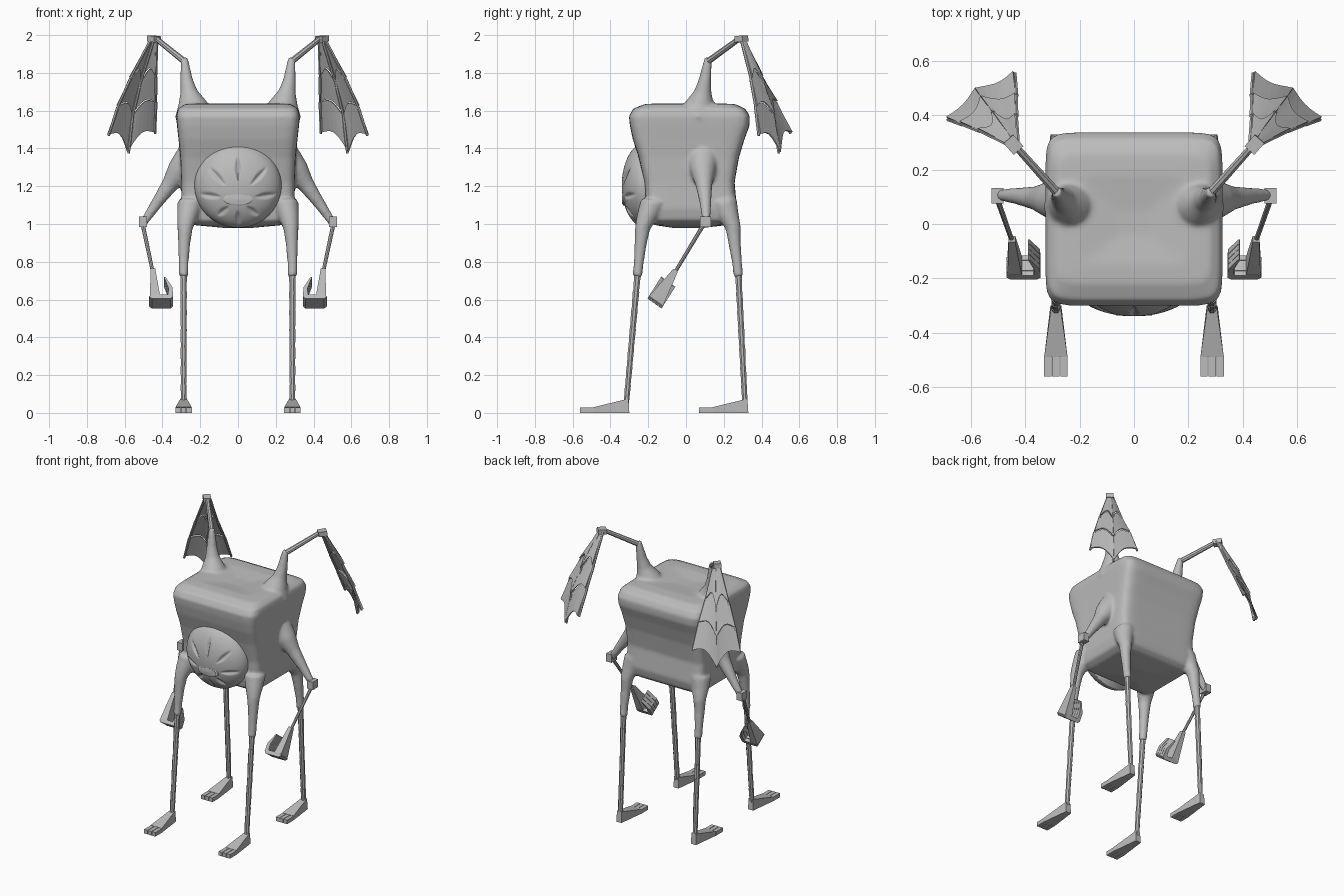
import bpy, bmesh, math
from mathutils import Vector as V

if "Cube" in bpy.data.objects:
    bpy.data.objects.remove(bpy.data.objects["Cube"])

grey = bpy.data.materials.new("plain grey")
grey.diffuse_color = (0.5, 0.5, 0.5, 1)
grey.use_nodes = True
grey.node_tree.nodes["Principled BSDF"].inputs["Base Color"].default_value = grey.diffuse_color


def make(name, bm, mirror=True, smooth=False):
    bmesh.ops.recalc_face_normals(bm, faces=bm.faces)
    me = bpy.data.meshes.new(name)
    bm.to_mesh(me)
    bm.free()
    me.materials.append(grey)
    for p in me.polygons:
        p.use_smooth = smooth
    ob = bpy.data.objects.new(name, me)
    bpy.context.collection.objects.link(ob)
    if mirror:
        ob.modifiers.new("mirror", 'MIRROR').use_mirror_merge = False
    return ob


def loft(bm, rings):
    rows = [[bm.verts.new(p) for p in r] for r in rings]
    n = len(rows[0])
    for a, b in zip(rows, rows[1:]):
        for i in range(n):
            bm.faces.new((a[i], a[(i + 1) % n], b[(i + 1) % n], b[i]))
    bm.faces.new(rows[0])
    bm.faces.new(rows[-1][::-1])


def tube(bm, pts, sides=16, flip=1):
    """pts are (x, y, z, radius) along a nearly straight limb"""
    c = [V((p[0] * flip, p[1], p[2])) for p in pts]
    q = (c[-1] - c[0]).to_track_quat('Z', 'Y')
    loft(bm, [[o + q @ V((math.cos(a), math.sin(a), 0)) * p[3]
               for a in [2 * math.pi * (i + .5) / sides for i in range(sides)]]
              for o, p in zip(c, pts)])


def hull(bm, pts):
    vs = [bm.verts.new(p) for p in pts]
    bmesh.ops.convex_hull(bm, input=vs)


def box(bm, x0, x1, y0, y1, z0, z1):
    hull(bm, [(x, y, z) for x in (x0, x1) for y in (y0, y1) for z in (z0, z1)])


# Body: rounded square rings (z, half width, front, back) fused with limb roots
bm = bmesh.new()
profile = [(.978, .06, -.06, .08), (.995, .24, -.17, .22), (1.02, .285, -.2, .255),
           (1.08, .30, -.21, .27), (1.22, .30, -.22, .257), (1.35, .305, -.25, .28),
           (1.45, .315, -.282, .31), (1.52, .323, -.297, .336), (1.57, .327, -.302, .338),
           (1.61, .318, -.28, .315), (1.635, .28, -.22, .26), (1.638, .2, -.15, .18),
           (1.625, .05, -.04, .05)]


def sq(v):
    return math.copysign(abs(v) ** .2, v)


rings = []
for z, hx, yf, yb in profile:
    angs = [2 * math.pi * (i + .5) / 80 for i in range(80)]
    rings.append([(hx * sq(math.cos(a)), (yf + yb) / 2 + (yb - yf) / 2 * sq(math.sin(a)), z)
                  for a in angs])
loft(bm, rings)
thigh = [(.25, 1.12, .07), (.268, 1.04, .055), (.28, .98, .041),
         (.285, .9, .033), (.288, .8, .027), (.288, .72, .026)]
front_y = (-.17, -.205, -.23, -.24, -.25, -.258)
back_y = (.2, .225, .25, .257, .27, .278)
for s in (1, -1):
    for ys in (front_y, back_y):
        tube(bm, [(x, y, z, r) for (x, z, r), y in zip(thigh, ys)], 20, s)
    tube(bm, [(.25, .09, 1.34, .09), (.31, .09, 1.28, .068), (.36, .095, 1.21, .045),
              (.43, .103, 1.11, .031), (.505, .108, 1.0, .02)], 20, s)
    tube(bm, [(.235, .07, 1.58, .1), (.242, .075, 1.64, .075), (.26, .09, 1.7, .046),
              (.272, .1, 1.76, .034), (.285, .118, 1.88, .02)], 20, s)
body = make("body", bm, mirror=False, smooth=True)
rm = body.modifiers.new("fuse", 'REMESH')
rm.mode, rm.voxel_size, rm.use_smooth_shade = 'VOXEL', .01, True
sm = body.modifiers.new("soften", 'SMOOTH')
sm.factor, sm.iterations = .5, 7

# Belly dome with leaf-shaped grooves radiating from the eye
bm = bmesh.new()
EYE = 1.13
rays = [math.radians(a) for a in (90, 48, 132, 8, 172, -38, -142, -90)]


def dome_point(u, a):
    x, z = .23 * u * math.cos(a), 1.205 + .225 * u * math.sin(a)
    y = -.215 - .125 * math.sqrt(max(0, 1 - u * u))
    for k in rays:
        along = x * math.cos(k) + (z - EYE) * math.sin(k)
        side = -x * math.sin(k) + (z - EYE) * math.cos(k)
        lo, hi = (.1, .23) if math.sin(k) > .5 else (.09, .21) if math.sin(k) > 0 else (.06, .14)
        t = (along - lo) / (hi - lo)
        if 0 < t < 1:
            w = .016 * math.sin(math.pi * t) + .002
            y += .015 * max(0, 1 - abs(side) / w) * math.sin(math.pi * t) ** .5
    return x, y, z


N = 144
loft(bm, [[dome_point(math.sin(math.pi / 2 * j / 48), 2 * math.pi * i / N) for i in range(N)]
          for j in range(1, 49)])
make("belly_dome", bm, mirror=False, smooth=True)

# Eye: lens with a raised lid rim
bm = bmesh.new()
for f0, f1, y in ((1, .85, -.332), (.85, .1, -.337)):
    loft(bm, [[(.078 * f * math.cos(a), yy, EYE + .032 * f * math.sin(a))
               for a in [2 * math.pi * i / 32 for i in range(32)]]
              for f, yy in ((f0, -.3), (f0, y), (f1, y - .003))])
make("eye", bm, mirror=False)

# Shins, each built of short tapering segments, and three-toed feet
for name, top, bot, heel in (("front", (.288, -.256, .74), (.288, -.316, .05), -.3),
                             ("back", (.288, .277, .74), (.288, .312, .05), .33)):
    bm = bmesh.new()
    a, b = V(top), V(bot)
    for i in range(7):
        p, q = a.lerp(b, i / 7), a.lerp(b, (i + 1) / 7)
        tube(bm, [(*p, .0195 - .0004 * i), (*q, .0165 - .0003 * i)], 8)
    make(name + "_shin", bm)
    bm = bmesh.new()
    X = .288
    hull(bm, [(X + s * w, heel + y, z) for s in (1, -1) for w, y, z in
              ((.02, 0, 0), (.017, -.005, .075), (.02, -.035, .065),
               (.043, -.19, .03), (.043, -.19, 0))])
    for k in (-1, 0, 1):
        c = X + k * .03
        box(bm, c - .0135, c + .0135, heel - .262, heel - .185, 0, .028)
    make(name + "_foot", bm)

# Elbow, forearm and curled hand
bm = bmesh.new()
box(bm, .482, .525, .075, .132, .985, 1.04)
make("elbow", bm)
bm = bmesh.new()
tube(bm, [(.505, .095, 1.0, .011), (.452, -.055, .75, .0095)], 8)
make("forearm", bm)
bm = bmesh.new()
wrist, knuckle = V((.45, -.055, .755)), V((.437, -.16, .59))
wide = V((0, .81, -.58))
up = (wrist - knuckle).normalized()
hull(bm, [wrist + wide * s * .014 + V((t, 0, 0)) for s in (1, -1) for t in (-.012, .012)] +
     [knuckle + wide * s * .046 + V((t, 0, 0)) for s in (1, -1) for t in (-.025, .03)])
for k in range(4):
    o = knuckle + wide * (k - 1.5) * .0235
    path = [(V((.02, 0, 0)), .013), (V((-.08, 0, 0)), .013),
            (V((-.083, 0, 0)) + up * .055, .011), (V((-.058, 0, 0)) + up * .12, .004)]
    for (p, r), (q, r2) in zip(path, path[1:]):
        hull(bm, [o + c + wide * s * .0108 + m * e for c, e in ((p, r), (q, r2))
                  for s in (1, -1) for m in (up, -up, V((1, 0, 0)), V((-1, 0, 0)))])
make("hand", bm)

# Wing arm and wing joint
bm = bmesh.new()
tube(bm, [(.283, .115, 1.86, .017), (.435, .285, 1.983, .014)], 8)
make("wing_arm", bm)
bm = bmesh.new()
q = V((.15, .17, .02)).to_track_quat('Z', 'Y')
hull(bm, [V((.445, .293, 1.98)) + q @ V((x, y, z))
          for x in (-.024, .024) for y in (-.016, .016) for z in (-.028, .028)])
make("wing_joint", bm)

# Wing: three overlapping scalloped bands held by three ribs
ribs = [[V(p) for p in r] for r in (
    ((.43, .305, 1.98), (.435, .40, 1.78), (.435, .475, 1.645), (.44, .555, 1.48)),
    ((.447, .31, 1.98), (.52, .41, 1.74), (.56, .463, 1.57), (.58, .492, 1.375)),
    ((.463, .295, 1.975), (.57, .345, 1.77), (.637, .37, 1.62), (.686, .386, 1.468)))]
out = V((.45, .65, .6)).normalized()
bm = bmesh.new()


def edge(k):
    row = []
    for a, b in zip(ribs, ribs[1:]):
        for i in range(7):
            f = i / 6
            p = a[k].lerp(b[k], f)
            if k:
                p = p.lerp(a[k - 1].lerp(b[k - 1], f), .28 * math.sin(math.pi * f))
            row.append(p)
    return row


for k in range(3):
    hi = [bm.verts.new(p) for p in edge(k)]
    lo = [bm.verts.new(p + out * .01) for p in edge(k + 1)]
    for i in range(len(hi) - 1):
        if i != 6:
            bm.faces.new((hi[i], hi[i + 1], lo[i + 1], lo[i]))
wing = make("wing_membrane", bm)
so = wing.modifiers.new("thickness", 'SOLIDIFY')
so.thickness, so.offset = .008, 0
bm = bmesh.new()
for r in ribs:
    for k in range(3):
        tube(bm, [(*(r[k] - out * .002), .009), (*(r[k + 1] - out * .002), .007)], 6)
make("wing_ribs", bm)
